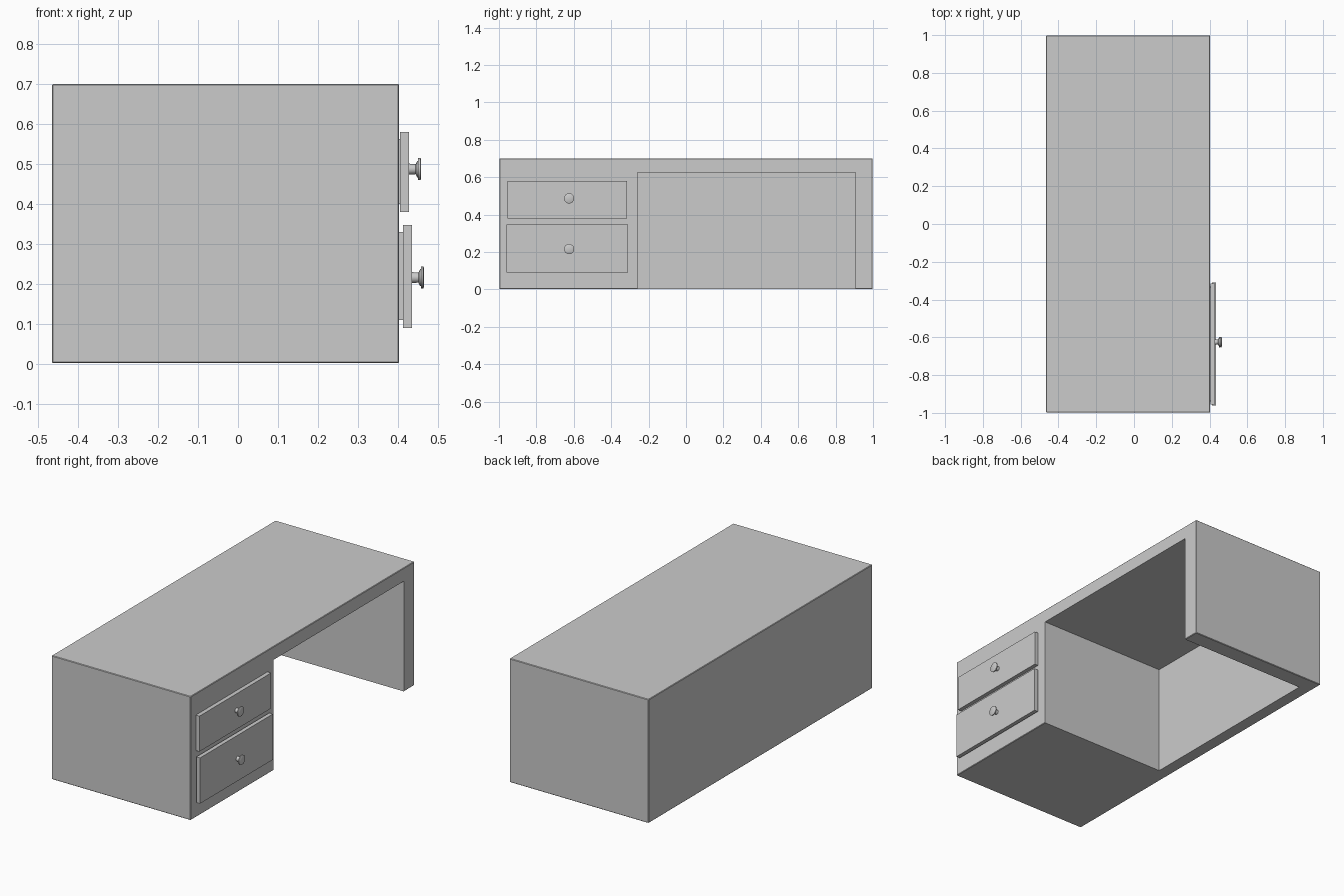
import bpy, bmesh
from math import radians
from mathutils import Matrix, Vector

if "Cube" in bpy.data.objects:
    bpy.data.objects.remove(bpy.data.objects["Cube"])


def finish(bm, name):
    bmesh.ops.recalc_face_normals(bm, faces=bm.faces)
    me = bpy.data.meshes.new(name)
    bm.to_mesh(me)
    bm.free()
    ob = bpy.data.objects.new(name, me)
    bpy.context.collection.objects.link(ob)
    return ob


def box(name, lo, hi, bevel=0.0):
    bm = bmesh.new()
    lo, hi = Vector(lo), Vector(hi)
    bmesh.ops.create_cube(bm, size=1, matrix=Matrix.Translation((lo + hi) / 2)
                          @ Matrix.Diagonal((*(hi - lo), 1)))
    if bevel:
        bmesh.ops.bevel(bm, geom=bm.edges[:], offset=bevel, segments=1, affect='EDGES')
    return finish(bm, name)


def cut(target, lo, hi):
    cutter = box("cutter", lo, hi)
    cutter.hide_render = True
    mod = target.modifiers.new("cut", 'BOOLEAN')
    mod.operation, mod.solver, mod.object = 'DIFFERENCE', 'EXACT', cutter
    bpy.context.view_layer.objects.active = target
    bpy.ops.object.modifier_apply(modifier=mod.name)
    bpy.data.objects.remove(cutter)


def knob(name, loc):
    # turned knob: neck flaring into a flat disc, axis along +x
    profile = [(-0.004, 0.014), (0.016, 0.0125), (0.020, 0.021),
               (0.0225, 0.021), (0.0225, 0.0275), (0.028, 0.0275), (0.030, 0.024), (0.030, 0)]
    bm = bmesh.new()
    verts = [bm.verts.new((x, 0, r)) for x, r in profile]
    edges = [bm.edges.new(p) for p in zip(verts, verts[1:])]
    bmesh.ops.spin(bm, geom=verts + edges, cent=(0, 0, 0), axis=(1, 0, 0),
                   angle=radians(360), steps=16, use_duplicate=False)
    bmesh.ops.remove_doubles(bm, verts=bm.verts, dist=1e-5)
    ob = finish(bm, name)
    ob.location = loc
    bpy.ops.object.select_all(action='DESELECT')
    ob.select_set(True)
    bpy.context.view_layer.objects.active = ob
    bpy.ops.object.shade_smooth_by_angle(angle=radians(35))


# Desk body with the kneehole cut out, leaving a back panel
body = box("desk_body", (-0.465, -0.998, 0.002), (0.403, 0.998, 0.70), bevel=0.003)
cut(body, (-0.394, -0.26, -0.1), (0.6, 0.905, 0.625))

# Drawers: name, panel back x, y range, z range, knob height
drawers = [("upper", 0.405, (-0.955, -0.315), (0.38, 0.58), 0.487),
           ("lower", 0.412, (-0.96, -0.31), (0.09, 0.348), 0.216)]
for name, x, (y0, y1), (z0, z1), kz in drawers:
    a, b, c, d = y0 + 0.02, y1 - 0.02, z0 + 0.02, z1 - 0.018
    # Cavity in the cabinet and the open tray that slides in it
    cut(body, (-0.38, a - 0.003, c - 0.003), (0.6, b + 0.003, d + 0.003))
    tray = box(name + "_drawer_tray", (-0.36, a, c), (x, b, d))
    cut(tray, (-0.34, a + 0.02, c + 0.02), (x - 0.02, b - 0.02, 1))
    # Front panel and knob
    box(name + "_drawer_front", (x, y0, z0), (x + 0.023, y1, z1))
    knob(name + "_drawer_knob", (x + 0.023, -0.625, kz))
